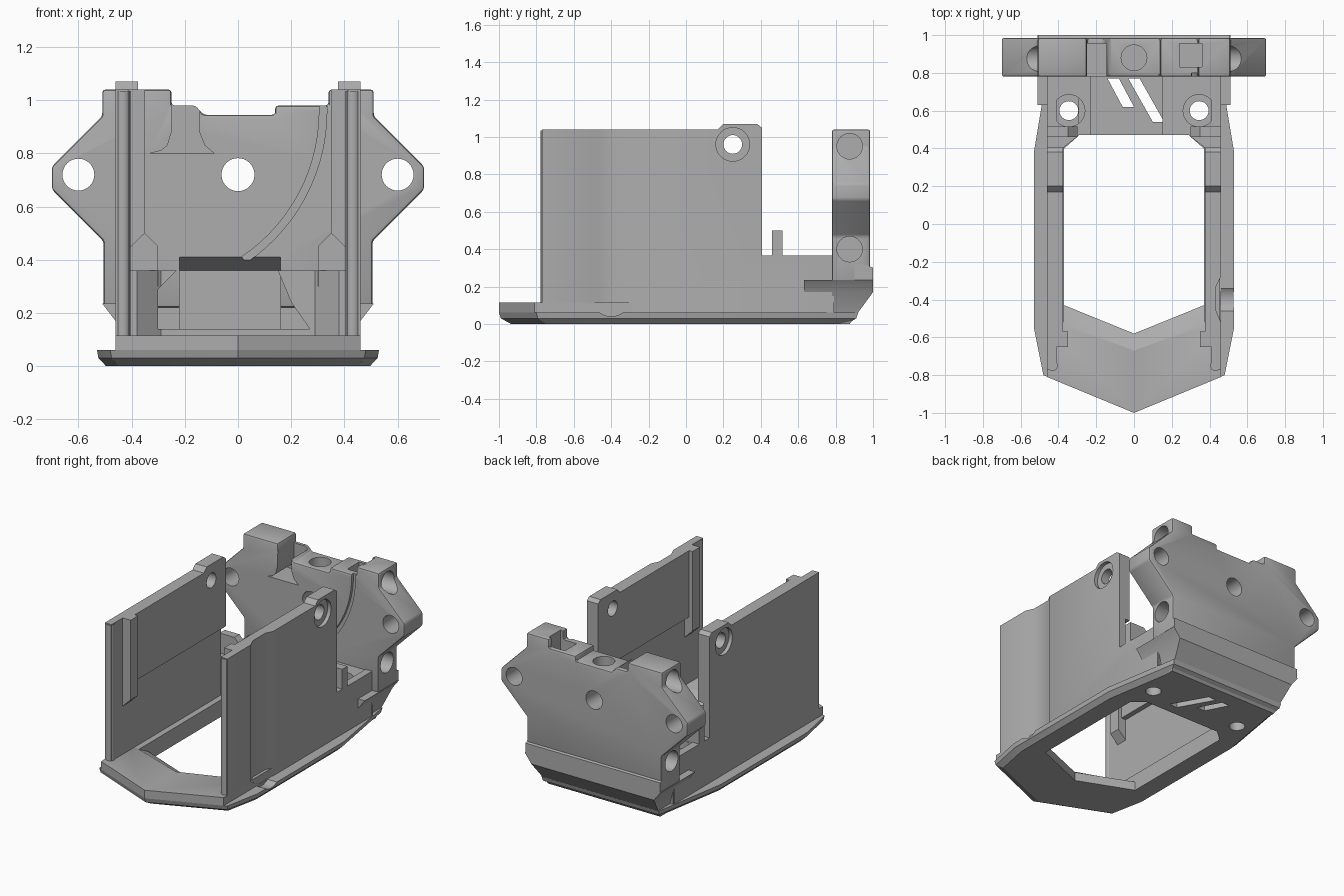
import bpy, bmesh, math
from mathutils import Vector

cube = bpy.data.objects.get("Cube")
if cube:
    bpy.data.objects.remove(cube, do_unlink=True)

grey = bpy.data.materials.new("plain grey")
grey.use_nodes = True
grey.diffuse_color = (0.42, 0.42, 0.42, 1)
grey.node_tree.nodes["Principled BSDF"].inputs["Base Color"].default_value = (0.42, 0.42, 0.42, 1)
parts = []


def loft(name, rings, part=True):
    """Solid through rings of equal point count."""
    bm = bmesh.new()
    vs = [[bm.verts.new(p) for p in r] for r in rings]
    n = len(vs[0])
    bm.faces.new(vs[0])
    bm.faces.new(vs[-1])
    for a, b in zip(vs, vs[1:]):
        for i in range(n):
            j = (i + 1) % n
            bm.faces.new((a[i], a[j], b[j], b[i]))
    bmesh.ops.recalc_face_normals(bm, faces=bm.faces)
    me = bpy.data.meshes.new(name)
    bm.to_mesh(me)
    bm.free()
    ob = bpy.data.objects.new(name, me)
    bpy.context.collection.objects.link(ob)
    me.materials.append(grey)
    if part:
        parts.append(ob)
    return ob


def prism(name, axis, pts, a, b, part=True):
    """Extrude a profile along an axis from a to b."""
    place = {"x": lambda p, t: (t, p[0], p[1]),
             "y": lambda p, t: (p[0], t, p[1]),
             "z": lambda p, t: (p[0], p[1], t)}[axis]
    return loft(name, [[place(p, t) for p in pts] for t in (a, b)], part)


def rect(x0, x1, y0, y1):
    return [(x0, y0), (x1, y0), (x1, y1), (x0, y1)]


def circle(u, v, r, n=32):
    return [(u + r * math.cos(2 * math.pi * i / n), v + r * math.sin(2 * math.pi * i / n)) for i in range(n)]


def mirrored(half):
    """Close a right-hand outline across x = 0."""
    return half + [(-x, y) for x, y in reversed(half) if x > 0]


def apply_mod(ob, mod):
    bpy.context.view_layer.objects.active = ob
    bpy.ops.object.modifier_apply(modifier=mod.name)


def cut(obs, axis, pts, a, b):
    tool = prism("cutter", axis, pts, a, b, part=False)
    tool.hide_render = True
    for ob in obs:
        m = ob.modifiers.new("cut", "BOOLEAN")
        m.operation, m.solver, m.object = "DIFFERENCE", "EXACT", tool
        apply_mod(ob, m)
    bpy.data.objects.remove(tool, do_unlink=True)


def bevel(ob, width):
    m = ob.modifiers.new("bevel", "BEVEL")
    m.width, m.segments, m.limit_method = width, 2, "ANGLE"
    apply_mod(ob, m)


# Base plate with chamfered underside
outline = mirrored([(0, -1), (0.48, -0.8), (0.53, -0.55), (0.53, 0.38), (0.44, 0.92)])
base = loft("base_plate", [[(x * s, y * s, z) for x, y in outline]
                           for s, z in ((0.935, 0), (0.99, 0.03), (1, 0.06))])
opening = mirrored([(0, -0.58), (0.37, -0.43), (0.37, 0.4), (0.29, 0.47)])
cut([base], "z", opening, -0.1, 0.3)

# Raised front lip, sloping down to the opening
outer = [(-0.46, -0.81), (0, -1), (0.46, -0.81)]
loft("front_lip", [[(x, y, z) for x, y in outer + inner] for z, inner in (
    (0.06, [(0.46, -0.43), (0.37, -0.43), (0, -0.58), (-0.37, -0.43), (-0.46, -0.43)]),
    (0.115, [(0.46, -0.53), (0.38, -0.53), (0, -0.67), (-0.38, -0.53), (-0.46, -0.53)]))])

# Side walls with inner liners, guide ribs, floor strips and pins
wall_side = [(-0.77, 0.06), (-0.77, 1.04), (0.17, 1.04), (0.2, 1.07), (0.38, 1.07),
             (0.405, 1.05), (0.405, 0.365), (0.78, 0.365), (0.78, 0.06)]
liner_side = [(-0.58, 0.59), (-0.58, 1.04), (0.17, 1.04), (0.2, 1.07), (0.38, 1.07),
              (0.405, 1.05), (0.405, 0.59)]
walls = {}
for side, s in (("left", 1), ("right", -1)):
    wall = prism(side + "_wall", "x", wall_side, s * 0.41, s * 0.46)
    liner = prism(side + "_wall_liner", "x", liner_side, s * 0.375, s * 0.41)
    rib = [(0.412, 0.44), (0.35, 0.5), (0.35, 1.04), (0.412, 1.04)]
    prism(side + "_guide_rib", "y", [(s * x, z) for x, z in rib], -0.65, -0.57)
    prism(side + "_front_bead", "z", circle(s * 0.432, -0.75, 0.028, 16), 0.11, 1.035)
    prism(side + "_floor_strip", "z", rect(s * 0.37, s * 0.455, -0.53, 0.41), 0.05, 0.115)
    pin = [(0.46, 0.3), (0.46, 0.5), (0.35, 0.5), (0.3, 0.45), (0.3, 0.3)]
    prism(side + "_locating_pin", "y", [(s * x, z) for x, z in pin], 0.46, 0.515)
    # Screw hole with a ring recess near the top rear corner
    cut([wall, liner], "x", circle(0.25, 0.96, 0.05), s * 0.3, s * 0.6)
    cut([wall], "x", circle(0.25, 0.96, 0.09), s * 0.435, s * 0.6)
    walls[side] = wall

# Vertical channel and thumb scoop on one side only
channel = [(0.48, -0.26), (0.46, -0.28), (0.435, -0.33), (0.435, -0.46), (0.46, -0.52), (0.48, -0.53)]
cut([walls["left"]], "z", channel, 0.06, 1.2)
cut([base], "x", circle(-0.4, 0.14, 0.1), 0.46, 0.6)

# Rear floor block
block = prism("rear_block", "z", mirrored([(0, 0.47), (0.29, 0.47), (0.38, 0.4), (0.455, 0.4), (0.455, 0.79)]),
              0.03, 0.36)

# Rear foot with sloped underside and side ledges
foot = loft("rear_foot", [[(x, y, z) for x, y in rect(-w, w, 0.63, back)] for w, back, z in (
    (0.42, 0.875, 0), (0.46, 1.0, 0.17), (0.51, 1.0, 0.235))])
prism("rear_band", "x", [(0.9, 0.23), (1.0, 0.23), (1.0, 0.3), (0.95, 0.32), (0.9, 0.32)], -0.505, 0.505)

# Back plate with side ears
plate_front = [(-0.25, 1.04), (-0.25, 0.98), (-0.16, 0.98), (-0.13, 0.945), (0.14, 0.945), (0.14, 0.98),
               (0.34, 0.98), (0.34, 1.04)]
ear = [(0.51, 1.04), (0.51, 0.94), (0.7, 0.75), (0.7, 0.665), (0.505, 0.47), (0.505, 0.22)]
plate = prism("back_plate", "y", plate_front + ear + [(-x, z) for x, z in reversed(ear)], 0.78, 0.985)
bevel(plate, 0.012)

# Cable pocket in the floor and lower back plate
cut([block, foot], "y", [(-0.3, 0.14), (-0.3, 0.29), (-0.22, 0.37), (-0.22, 0.5), (0.16, 0.5),
                         (0.15, 0.36), (0.2, 0.24), (0.27, 0.14)], 0.3, 0.8)
cut([foot, plate], "x", [(0.7, 0.14), (0.88, 0.14), (0.88, 0.36), (0.77, 0.415), (0.7, 0.415)], -0.22, 0.16)

# Open pockets in the top of the back plate
cut([plate], "y", [(-0.25, 1.1), (-0.25, 0.88), (-0.265, 0.83), (-0.29, 0.81), (-0.33, 0.8), (-0.09, 0.8),
                   (-0.125, 0.83), (-0.145, 0.88), (-0.145, 1.1)], 0.7, 0.955)
cut([plate], "z", rect(0.24, 0.36, 0.83, 0.955), 0.85, 1.2)

# Curved groove on the front of the back plate
arc = [math.radians(-56 + 4 * i) for i in range(16)]
groove = [(-0.356 + r * math.cos(t), 0.96 + r * math.sin(t))
          for r, ts in ((0.69, arc), (0.662, arc[::-1])) for t in ts]
cut([plate], "y", groove, 0.7, 0.8)

# Holes through the back plate
cut([plate], "y", circle(0, 0.72, 0.062), 0.7, 1.1)
cut([plate], "z", circle(0, 0.88, 0.068), 0.8, 1.1)
for s in (-1, 1):
    cut([plate], "y", circle(s * 0.6, 0.72, 0.06), 0.7, 1.1)
    for z in (0.95, 0.4):
        cut([plate], "x", circle(0.875, z, 0.068), s * 0.4, s * 0.8)
    # Floor screw holes with counterbores
    cut([base, block, foot], "z", circle(s * 0.345, 0.6, 0.05), -0.1, 0.6)
    cut([block, foot], "z", circle(s * 0.345, 0.6, 0.085), 0.3, 0.6)

# Slanted vents in the rear floor
for x0, x1, shift, y0 in ((-0.14, -0.08, 0.08, 0.62), (-0.03, 0.03, 0.13, 0.54)):
    slot = [(x0, 0.77), (x1, 0.77), (x1 + shift, y0), (x0 + shift, y0)]
    cut([base, block, foot], "z", slot, -0.1, 0.3)

# Smooth the round surfaces, keep edges sharp
bpy.ops.object.select_all(action="DESELECT")
for ob in parts:
    ob.select_set(True)
bpy.context.view_layer.objects.active = base
bpy.ops.object.shade_smooth_by_angle(angle=math.radians(30))
